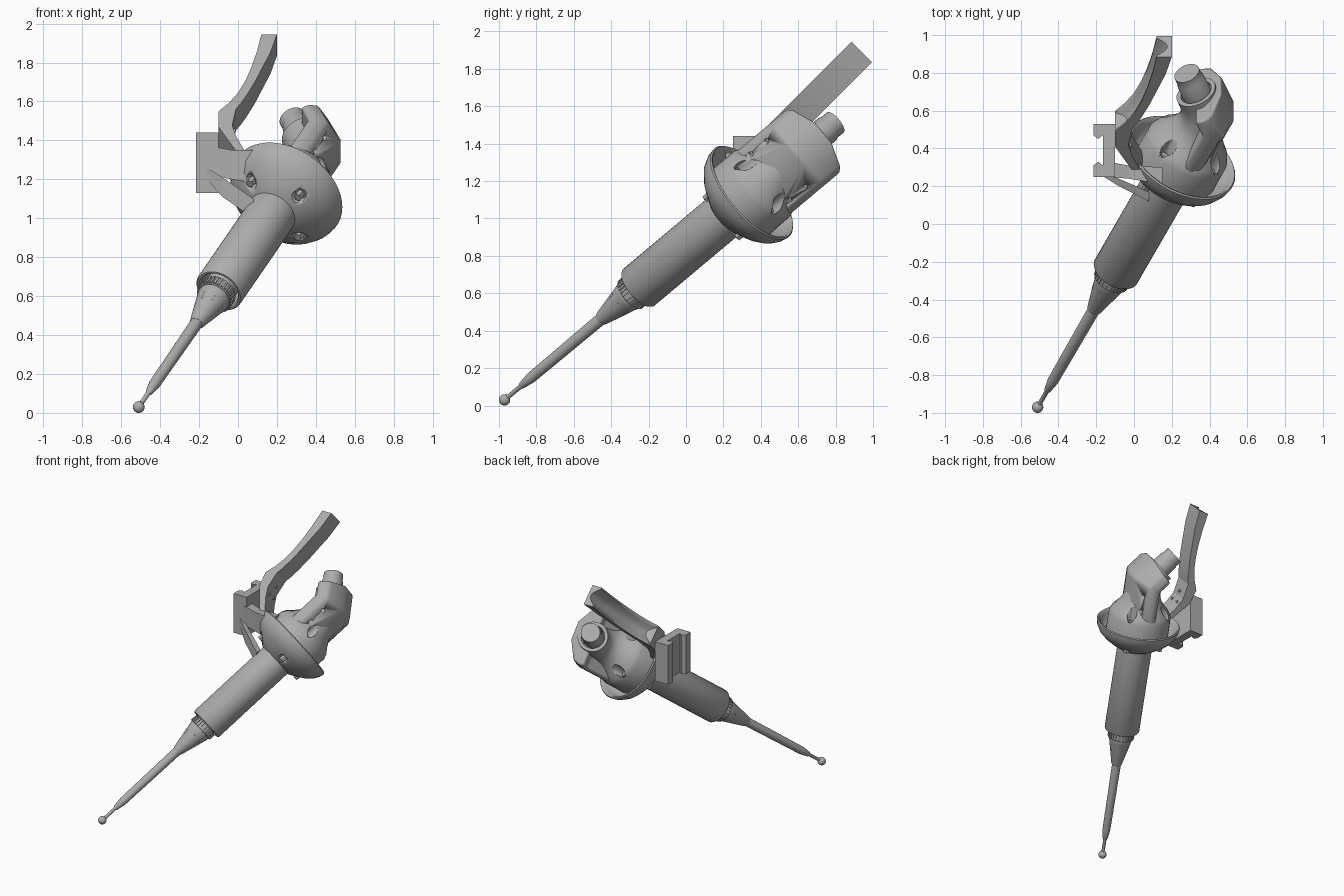
import bpy, bmesh
from math import sin, cos, pi, radians, sqrt
from mathutils import Vector, Matrix

if "Cube" in bpy.data.objects:
    bpy.data.objects.remove(bpy.data.objects["Cube"])

mat = bpy.data.materials.new("plain grey")
mat.use_nodes = True
GREY = (0.42, 0.42, 0.42, 1)
mat.diffuse_color = GREY
mat.node_tree.nodes["Principled BSDF"].inputs["Base Color"].default_value = GREY

# Tool frame: x = bend direction, y = across the housing, z = main axis, origin at the flange
d = Vector((cos(radians(36)) * cos(radians(60)), cos(radians(36)) * sin(radians(60)), sin(radians(36))))
p = Vector((0, -d.z, d.y)).normalized()
q = p.cross(d)
REACH = 1.86
origin = Vector((-0.51, -0.97, 0.03)) + d * REACH
FRAME = Matrix((q, p, d)).transposed().to_4x4()
FRAME.translation = origin
WORLD = Matrix.Identity(4)


def loft(name, rings, frame=FRAME, angle=35, bevel=0, closed=False):
    """Skin a row of point rings, with end caps unless closed into a loop."""
    bm = bmesh.new()
    rows = [[bm.verts.new(v) for v in ring] for ring in rings]
    pairs = list(zip(rows, rows[1:]))
    if closed:
        pairs.append((rows[-1], rows[0]))
    for a, b in pairs:
        n = len(a)
        for i in range(n):
            bm.faces.new((a[i], a[(i + 1) % n], b[(i + 1) % n], b[i]))
    if not closed:
        bm.faces.new(rows[0])
        bm.faces.new(rows[-1])
    bmesh.ops.recalc_face_normals(bm, faces=bm.faces)
    mesh = bpy.data.meshes.new(name)
    bm.to_mesh(mesh)
    bm.free()
    mesh.materials.append(mat)
    ob = bpy.data.objects.new(name, mesh)
    bpy.context.collection.objects.link(ob)
    ob.matrix_world = frame
    bpy.ops.object.select_all(action="DESELECT")
    ob.select_set(True)
    bpy.context.view_layer.objects.active = ob
    if angle:
        bpy.ops.object.shade_smooth_by_angle(angle=radians(angle))
    if bevel:
        mod = ob.modifiers.new("soft edges", "BEVEL")
        mod.width, mod.segments, mod.limit_method = bevel, 3, "ANGLE"
    return ob


def circle(x, z, r, tilt=0, y=0, n=48):
    c, s = cos(radians(tilt)), sin(radians(tilt))
    return [(x + r * cos(a) * c, y + r * sin(a), z - r * cos(a) * s)
            for a in (2 * pi * i / n for i in range(n))]


def lathe(name, profile, **kw):
    return loft(name, [circle(0, z, r) for r, z in profile], **kw)


def box(name, x, y, z, frame=WORLD):
    return loft(name, [[(x[0], y[0], k), (x[1], y[0], k), (x[1], y[1], k), (x[0], y[1], k)]
                       for k in z], frame, angle=0)


# Stylus: ball tip, stem and rod
lathe("ball_tip", [(0.03 * sin(pi * i / 16) + 1e-4, -REACH - 0.03 * cos(pi * i / 16)) for i in range(17)])
lathe("stylus_rod", [(0.012, -REACH), (0.012, -1.74), (0.018, -1.73), (0.029, -1.66), (0.033, -1.1)])

# Collet with slots and a knurled ring
lathe("collet", [(0.034, -1.13), (0.04, -1.115), (0.082, -0.93), (0.085, -0.92), (0.085, -0.72)])
lathe("knurl_base", [(0.088, -0.905), (0.092, -0.9), (0.092, -0.85), (0.088, -0.845)])
for i in range(28):
    turn = Matrix.Rotation(2 * pi * i / 28, 4, "Z")
    box("knurl_rib", (0.088, 0.098), (-0.006, 0.006), (-0.9, -0.85), FRAME @ turn)
for i in range(6):
    turn = Matrix.Rotation(2 * pi * i / 6, 4, "Z") @ Matrix.Translation((0.068, 0, -0.98)) \
        @ Matrix.Rotation(radians(13), 4, "Y")
    box("collet_key", (-0.005, 0.003), (-0.008, 0.008), (-0.025, 0.025), FRAME @ turn)

# Main tube, open at its lower end
lathe("main_tube", [(0.105, -0.68), (0.105, -0.835), (0.112, -0.845), (0.122, -0.845),
                    (0.129, -0.835), (0.129, -0.1), (0.105, -0.1)], closed=True)

# Bowl shaped flange
flange = lathe("flange_bowl", [(0.1, -0.175), (0.135, -0.165), (0.185, -0.135), (0.24, -0.095), (0.28, -0.055),
                               (0.303, -0.01), (0.31, 0.025), (0.303, 0.032), (0.293, 0.028),
                               (0.282, 0.0), (0.262, -0.03), (0.235, -0.05), (0.1, -0.06)], angle=50)

# Housing: round base flowing through a bent neck into the connector ring
stations = [(0, -0.06, 0.232, 0), (0, 0.1, 0.23, 0), (0, 0.135, 0.215, 0), (0, 0.17, 0.185, 0),
            (0, 0.21, 0.155, 2), (0.005, 0.26, 0.132, 8), (0.016, 0.32, 0.12, 22),
            (0.045, 0.39, 0.114, 40), (0.075, 0.431, 0.111, 45), (0.115, 0.471, 0.11, 45),
            (0.115, 0.471, 0.086, 45), (0.08, 0.436, 0.084, 45)]
housing = loft("housing_neck", [circle(x, z, r, t) for x, z, r, t in stations], angle=50)
loft("connector_knob", [circle(x, x + 0.358, r, 45) for x, r in
                        ((0.075, 0.078), (0.17, 0.076), (0.178, 0.07), (0.212, 0.07))])

# Broad back shell with two ears, bent with the neck
half = [(0.03, 0.215), (-0.01, 0.222), (-0.06, 0.2), (-0.125, 0.07)]
section = half + [(x, -y) for x, y in reversed(half)]
OUTER, BEND, LENGTH = -0.125, 0.43, 0.2
k = sqrt(0.5)
start, bend, end = [], [], []
for x, y in section:
    h = x - OUTER
    chamfer = 0.03 * (abs(y) > 0.15)
    run = LENGTH - chamfer
    start.append((x, y, -0.03))
    bend.append((x, y, BEND - 0.414 * h))
    end.append((OUTER + k * (run + h), y, BEND + k * (run - h)))
shell = loft("back_shell", [start, bend, end], angle=40, bevel=0.014)

# Screw pockets and small holes
cutters = []
for i in range(4):
    a = radians(45 + 90 * i)
    x, y = 0.19 * cos(a), 0.19 * sin(a)
    cutters.append(loft("pocket_cutter", [circle(x, z, 0.034, y=y, n=24) for z in (0.09, 0.26)]))
    cutters.append(loft("bowl_hole_cutter", [circle(x, z, 0.034, y=y, n=24) for z in (-0.3, -0.1)]))
    for z0 in (0.09, -0.125):
        loft("screw_head", [circle(x, z, 0.022, y=y, n=6) for z in (z0 - 0.02, z0 + 0.02)])
for side in (-1, 1):
    for z in (0.2, 0.32):
        ring = circle(0, 0, 0.014, n=16)
        cutters.append(loft("pin_hole_cutter", [[(x, side * 0.16 + a, z + b) for b, a, _ in ring]
                                                for x in (-0.2, -0.05)]))
for cut in cutters:
    cut.hide_render = True
    cut.display_type = "WIRE"
    targets = (flange,) if cut.name.startswith("bowl") else (housing, shell)
    for ob in targets:
        mod = ob.modifiers.new("hole", "BOOLEAN")
        mod.operation, mod.object, mod.solver = "DIFFERENCE", cut, "EXACT"
bpy.context.view_layer.update()
for cut in cutters:
    cut.hide_set(True)

# Slide bracket: upright channel open to the side
outline = [(-0.1, 0.25), (-0.1, 0.53), (-0.215, 0.53), (-0.215, 0.47), (-0.19, 0.45), (-0.165, 0.47),
           (-0.165, 0.31), (-0.19, 0.33), (-0.215, 0.31), (-0.215, 0.25)]
loft("slide_bracket", [[(x, y, z) for x, y in outline] for z in (1.13, 1.44)], WORLD, angle=0)


def strut(name, *ends):
    loft(name, [[(x, y0, z0), (x, y1, z0), (x, y1, z1), (x, y0, z1)]
                for x, y0, y1, z0, z1 in ends], WORLD, angle=0)


# Arm and gusset joining the bracket to the flange and tube
strut("bracket_arm", (-0.14, 0.25, 0.33, 1.22, 1.37), (-0.03, 0.24, 0.31, 1.2, 1.35), (0.15, 0.21, 0.3, 1.17, 1.35))
strut("bracket_gusset", (-0.16, 0.25, 0.28, 1.2, 1.26), (-0.08, 0.2, 0.24, 1.11, 1.21), (0.08, 0.12, 0.17, 1.0, 1.1))


# Handle: curved channel, running along a 45 degree slope
def slope(x, m, s):
    return (x, k * (m + s), k * (m - s))


S0, S1 = -0.75, -0.594
ends = [((-0.1, 1.44), (-0.01, 1.46)), ((-0.045, 1.505), (0.015, 1.5)), ((0.0, 1.575), (0.045, 1.56)),
        ((0.04, 1.67), (0.085, 1.65)), ((0.07, 1.765), (0.122, 1.75)), ((0.098, 1.88), (0.167, 1.87)),
        ((0.12, 2.0), (0.2, 2.0))]
groove = [(S1 - 0.012 - (S1 - S0 - 0.024) * i / 10, 0.7 * sin(pi * i / 10)) for i in range(11)]
profile = [(S0, 0), (S0, 1), (S1, 1), (S1, 0)] + groove
loft("handle", [[slope(a[0] + f * (b[0] - a[0]), a[1] + f * (b[1] - a[1]), s) for s, f in profile]
                for a, b in ends], WORLD, angle=40)

# Handle foot: angled plate fixed to the bracket
foot = [(-0.1, 1.44), (-0.1, 1.33), (-0.04, 1.21), (0.015, 1.11), (0.045, 1.13), (-0.01, 1.26), (-0.03, 1.34), (-0.01, 1.46)]
loft("handle_foot", [[slope(x, m, s) for x, m in foot] for s in (S0, S1)], WORLD, angle=0)
for m, s in ((1.3, -0.71), (1.3, -0.635), (1.38, -0.67)):
    loft("foot_pin", [[slope(x, m + a, s + b) for a, b, _ in circle(0, 0, 0.011, n=16)]
                      for x in (-0.04, -0.012)], WORLD)
